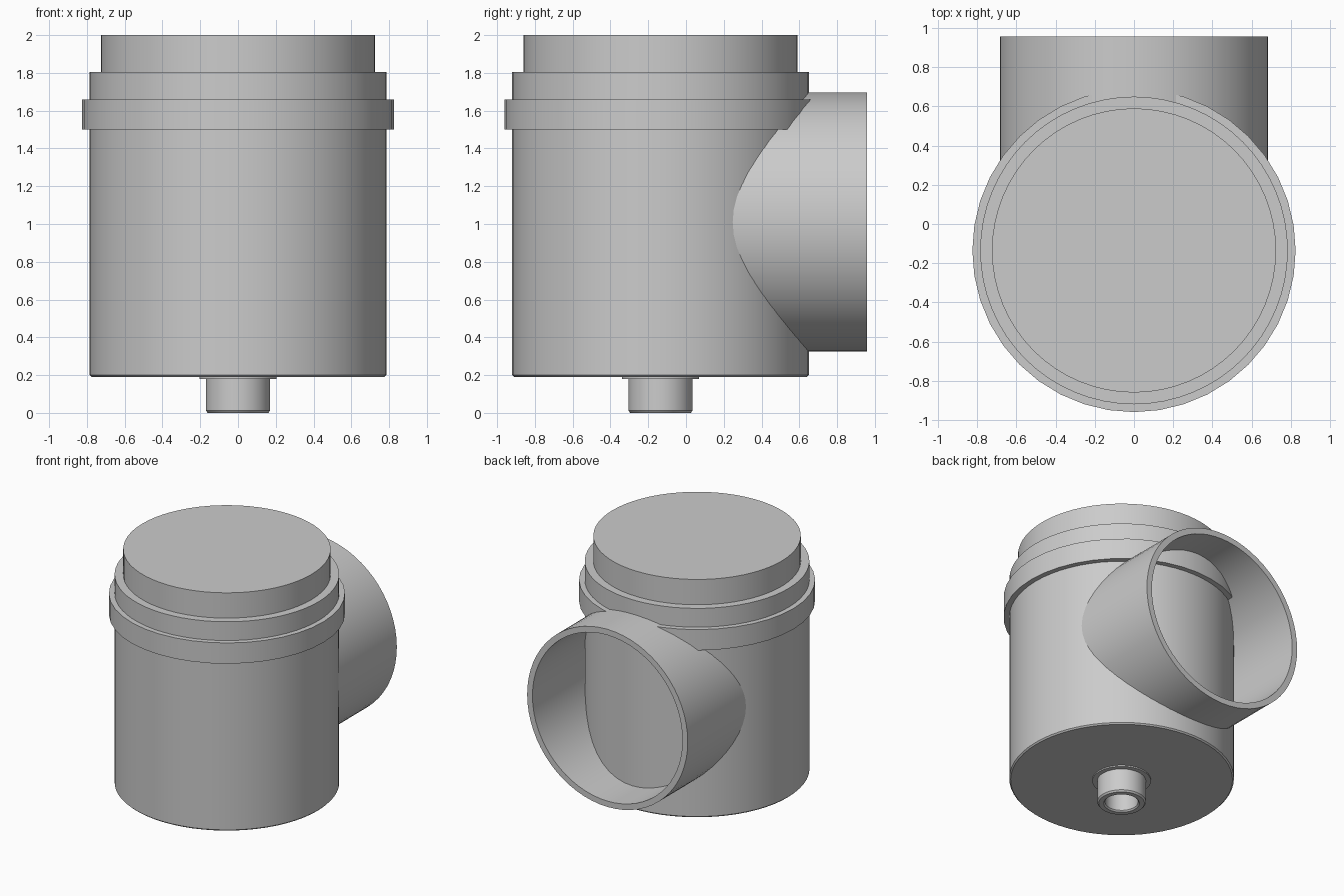
import bpy, bmesh, math
from mathutils import Matrix

default = bpy.data.objects.get("Cube")
if default:
    bpy.data.objects.remove(default, do_unlink=True)

AXIS_Y = -0.135      # centre line of the canister
PORT_Z = 1.01        # height of the side port's centre line

grey = bpy.data.materials.new("plain grey")
grey.use_nodes = True
colour = (0.6, 0.6, 0.6, 1)
grey.diffuse_color = colour
grey.node_tree.nodes["Principled BSDF"].inputs["Base Color"].default_value = colour


def lathe(name, profile, segments, matrix, hollow=False):
    """Spin (radius, height) points round z; hollow joins last to first, else caps the ends."""
    bm = bmesh.new()
    rings = []
    for r, h in profile:
        angles = [2 * math.pi * i / segments for i in range(segments)]
        rings.append([bm.verts.new((r * math.cos(a), r * math.sin(a), h)) for a in angles])
    pairs = list(zip(rings, rings[1:]))
    if hollow:
        pairs.append((rings[-1], rings[0]))
    else:
        bm.faces.new(rings[0])
        bm.faces.new(rings[-1])
    for low, high in pairs:
        for i in range(segments):
            j = (i + 1) % segments
            bm.faces.new((low[i], low[j], high[j], high[i]))
    bmesh.ops.recalc_face_normals(bm, faces=bm.faces)
    mesh = bpy.data.meshes.new(name)
    bm.to_mesh(mesh)
    bm.free()
    mesh.materials.append(grey)
    obj = bpy.data.objects.new(name, mesh)
    bpy.context.collection.objects.link(obj)
    obj.matrix_world = matrix
    bpy.ops.object.select_all(action="DESELECT")
    obj.select_set(True)
    bpy.context.view_layer.objects.active = obj
    bpy.ops.object.shade_smooth_by_angle(angle=math.radians(30))
    return obj


upright = Matrix.Translation((0, AXIS_Y, 0))

# Canister body with a chamfered base and a stepped, closed top
lathe("body", [(0.775, 0.19), (0.785, 0.2), (0.785, 1.805), (0.725, 1.805), (0.725, 2.0)],
      64, upright)

# Raised band around the upper body
lathe("collar", [(0.77, 1.5), (0.825, 1.5), (0.825, 1.66), (0.77, 1.66)], 40, upright, hollow=True)

# Wide open pipe leaving the back of the body
backward = Matrix.Translation((0, 0, PORT_Z)) @ Matrix.Rotation(-math.pi / 2, 4, "X")
lathe("side_port", [(0.64, 0.2), (0.685, 0.2), (0.685, 0.957), (0.64, 0.957)],
      64, backward, hollow=True)

# Drain spout with its thin flange under the base
lathe("drain_flange", [(0.15, 0.18), (0.205, 0.18), (0.205, 0.195), (0.15, 0.195)],
      40, upright, hollow=True)
lathe("drain_spout", [(0.115, 0.195), (0.17, 0.195), (0.17, 0.012), (0.16, 0.0),
                      (0.125, 0.0), (0.115, 0.01)], 40, upright, hollow=True)
